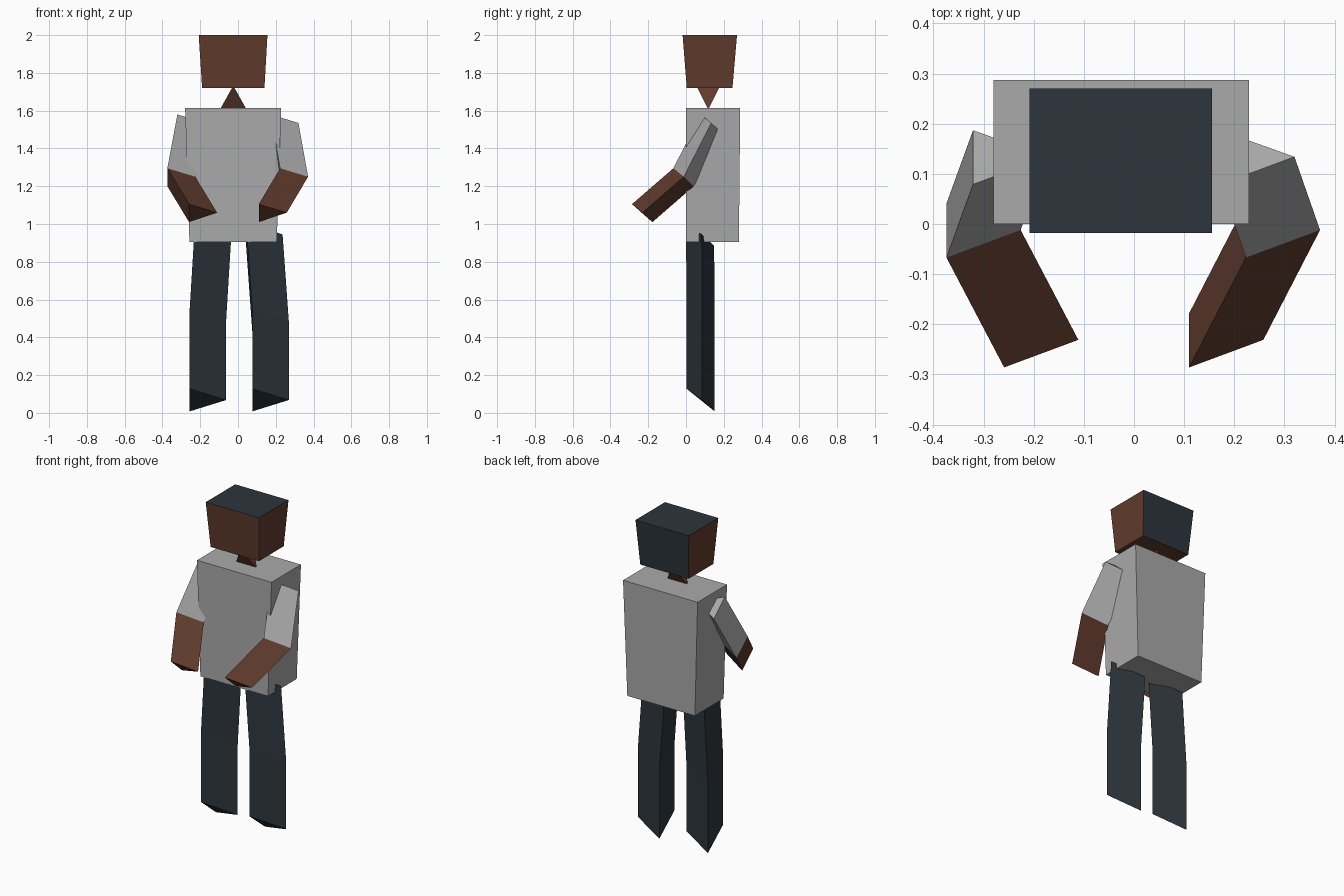
import bpy, bmesh

if "Cube" in bpy.data.objects:
    bpy.data.objects.remove(bpy.data.objects["Cube"])


def material(name, rgb):
    m = bpy.data.materials.new(name)
    m.diffuse_color = (*rgb, 1.0)
    m.use_nodes = True
    m.node_tree.nodes["Principled BSDF"].inputs["Base Color"].default_value = m.diffuse_color
    return m


SKIN = material("brown skin", (0.118, 0.043, 0.026))
SHIRT = material("light grey cloth", (0.40, 0.40, 0.40))
DARK = material("dark slate", (0.026, 0.036, 0.046))


def loft(name, rings, mats, pick=None):
    """Join matching rings of points into a closed, flat-shaded solid.
    pick(segment, normal) gives the material slot of each face."""
    bm = bmesh.new()
    loops = [[bm.verts.new(p) for p in ring] for ring in rings]
    seg = {}
    n = len(loops[0])
    for s, (a, b) in enumerate(zip(loops, loops[1:])):
        for i in range(n):
            j = (i + 1) % n
            seg[bm.faces.new((a[i], a[j], b[j], b[i]))] = s
    seg[bm.faces.new(loops[0])] = 0
    seg[bm.faces.new(loops[-1])] = len(rings) - 2
    bmesh.ops.recalc_face_normals(bm, faces=bm.faces)
    bm.normal_update()
    for f in bm.faces:
        f.material_index = pick(seg[f], f.normal) if pick else 0
    mesh = bpy.data.meshes.new(name)
    bm.to_mesh(mesh)
    bm.free()
    for m in mats:
        mesh.materials.append(m)
    obj = bpy.data.objects.new(name, mesh)
    bpy.context.collection.objects.link(obj)
    return obj


def rect(x0, x1, y0, y1, z):
    return [(x0, y0, z), (x1, y0, z), (x1, y1, z), (x0, y1, z)]


# Head: skin on the face, sides and underside; dark hair on the back and top
loft("head",
     [rect(-0.19, 0.14, 0.004, 0.246, 1.72), rect(-0.208, 0.156, -0.018, 0.27, 2.0)],
     [SKIN, DARK], lambda s, n: int(n.z > 0.7 or n.y > 0.7))

# Shirt body, wider at the shoulders
loft("torso",
     [rect(-0.257, 0.205, 0.0, 0.28, 0.905), rect(-0.28, 0.229, 0.0, 0.287, 1.615)],
     [SHIRT])

# Neck: tetrahedron with crossed bottom and top edges
bm = bmesh.new()
v = [bm.verts.new(p) for p in ((-0.095, 0.118, 1.607), (0.045, 0.118, 1.607),
                               (-0.025, 0.055, 1.732), (-0.025, 0.181, 1.732))]
for tri in ((0, 1, 2), (0, 1, 3), (0, 2, 3), (1, 2, 3)):
    bm.faces.new([v[i] for i in tri])
bmesh.ops.recalc_face_normals(bm, faces=bm.faces)
neck_mesh = bpy.data.meshes.new("neck")
bm.to_mesh(neck_mesh)
bm.free()
neck_mesh.materials.append(SKIN)
bpy.context.collection.objects.link(bpy.data.objects.new("neck", neck_mesh))


# Limbs: bent triangular prisms whose flat side always faces -x
def arm_ring(x, y, z):
    return [(x, y, z), (x, y + 0.108, z - 0.095), (x + 0.148, y + 0.055, z - 0.045)]


def leg_ring(x, y, z, w=0.193):
    return [(x, y, z), (x + w, y + 0.083, z - 0.06), (x, y + 0.149, z - 0.12)]


# Arms: grey sleeve above the elbow, bare forearm below
for name, xs in (("left_arm", (-0.321, -0.374, -0.259)),
                 ("right_arm", (0.172, 0.223, 0.110))):
    loft(name,
         [arm_ring(xs[0], 0.079, 1.58), arm_ring(xs[1], -0.067, 1.295),
          arm_ring(xs[2], -0.286, 1.105)],
         [SHIRT, SKIN], lambda s, n: s)

# Legs: dark trousers with slanted ends
for name, top, low in (("left_leg", -0.228, -0.256), ("right_leg", 0.043, 0.076)):
    loft(name,
         [leg_ring(top, 0.0, 1.005), leg_ring(low, 0.003, 0.545),
          leg_ring(low, 0.003, 0.12 + 0.008)],
         [DARK])
